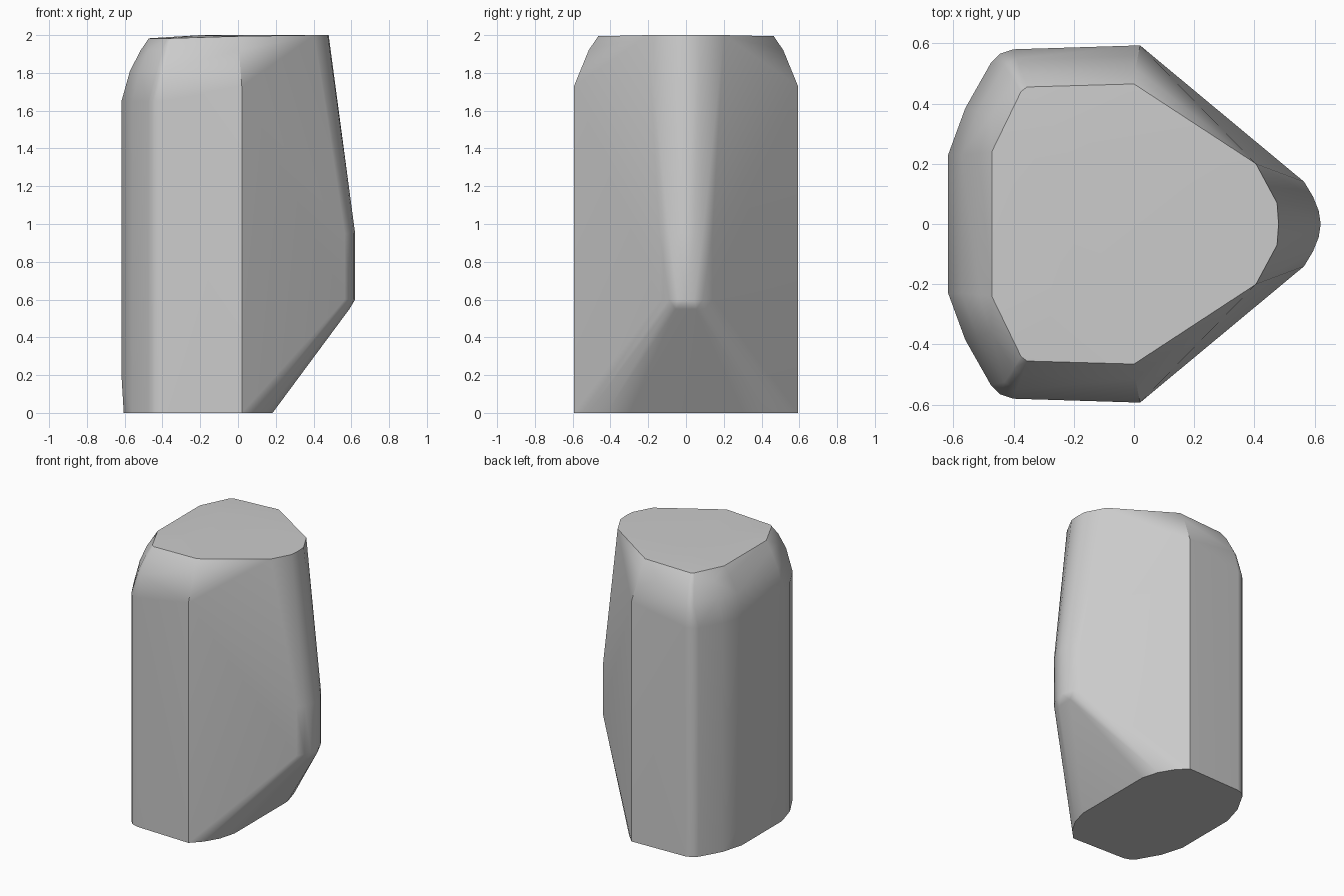
import bpy, bmesh, math

cube = bpy.data.objects.get("Cube")
if cube:
    bpy.data.objects.remove(cube, do_unlink=True)

# One plain grey for the whole stone
grey = bpy.data.materials.new("stone_grey")
grey.use_nodes = True
grey.diffuse_color = (0.6, 0.6, 0.6, 1)
grey.node_tree.nodes["Principled BSDF"].inputs["Base Color"].default_value = (0.6, 0.6, 0.6, 1)

# Half outlines (x, y), mirrored across y
BACK = [(-0.617, 0.23), (-0.56, 0.385), (-0.475, 0.535), (-0.445, 0.565), (-0.40, 0.58), (0.02, 0.593)]
NOSE = [(0.565, 0.14), (0.595, 0.09), (0.613, 0.045), (0.62, 0)]
points = []


def ring(z, outline):
    for x, y in outline:
        points.append((x, y, z))
        if y:
            points.append((x, -y, z))


# Base, straight body and blunt nose
ring(0, [(max(x, -0.605), y) for x, y in BACK] + [(0.09, 0.52), (0.15, 0.42), (0.183, 0.3)])
ring(0.2, BACK)
ring(0.55, [(0.57, 0.10), (0.59, 0.055)])
ring(0.6, NOSE)
ring(0.95, NOSE)

# Rounded shoulder at the back and sides
ring(1.65, BACK)
ring(1.73, BACK[-1:])
ring(1.81, [(-0.572, 0.23), (-0.52, 0.375), (-0.43, 0.525), (-0.39, 0.55), (0.015, 0.56)])
ring(1.92, [(-0.515, 0.235), (-0.475, 0.36), (-0.40, 0.48), (-0.37, 0.50), (0.005, 0.515)])

# Flat crown, dipping slightly towards the back
ring(1.983, [(-0.472, 0.24), (-0.375, 0.44), (-0.355, 0.455)])
ring(1.994, [(0, 0.465)])
ring(2.0, [(-0.2, 0.2), (0.405, 0.20), (0.475, 0.07), (0.48, 0)])

# Skin the outlines
bm = bmesh.new()
for p in points:
    bm.verts.new(p)
hull = bmesh.ops.convex_hull(bm, input=bm.verts[:])
loose = [g for g in hull["geom_interior"] + hull["geom_unused"] if isinstance(g, bmesh.types.BMVert)]
bmesh.ops.delete(bm, geom=list(set(loose)), context="VERTS")
bmesh.ops.dissolve_limit(bm, angle_limit=math.radians(1.5), verts=bm.verts[:], edges=bm.edges[:])
bmesh.ops.recalc_face_normals(bm, faces=bm.faces[:])

mesh = bpy.data.meshes.new("stone")
bm.to_mesh(mesh)
bm.free()
mesh.materials.append(grey)
stone = bpy.data.objects.new("stone", mesh)
bpy.context.collection.objects.link(stone)
bpy.context.view_layer.objects.active = stone
stone.select_set(True)
bpy.ops.object.shade_smooth_by_angle(angle=math.radians(32))

# Keep the broad faces reading flat
weighted = stone.modifiers.new("flat_faces", "WEIGHTED_NORMAL")
weighted.keep_sharp = True
